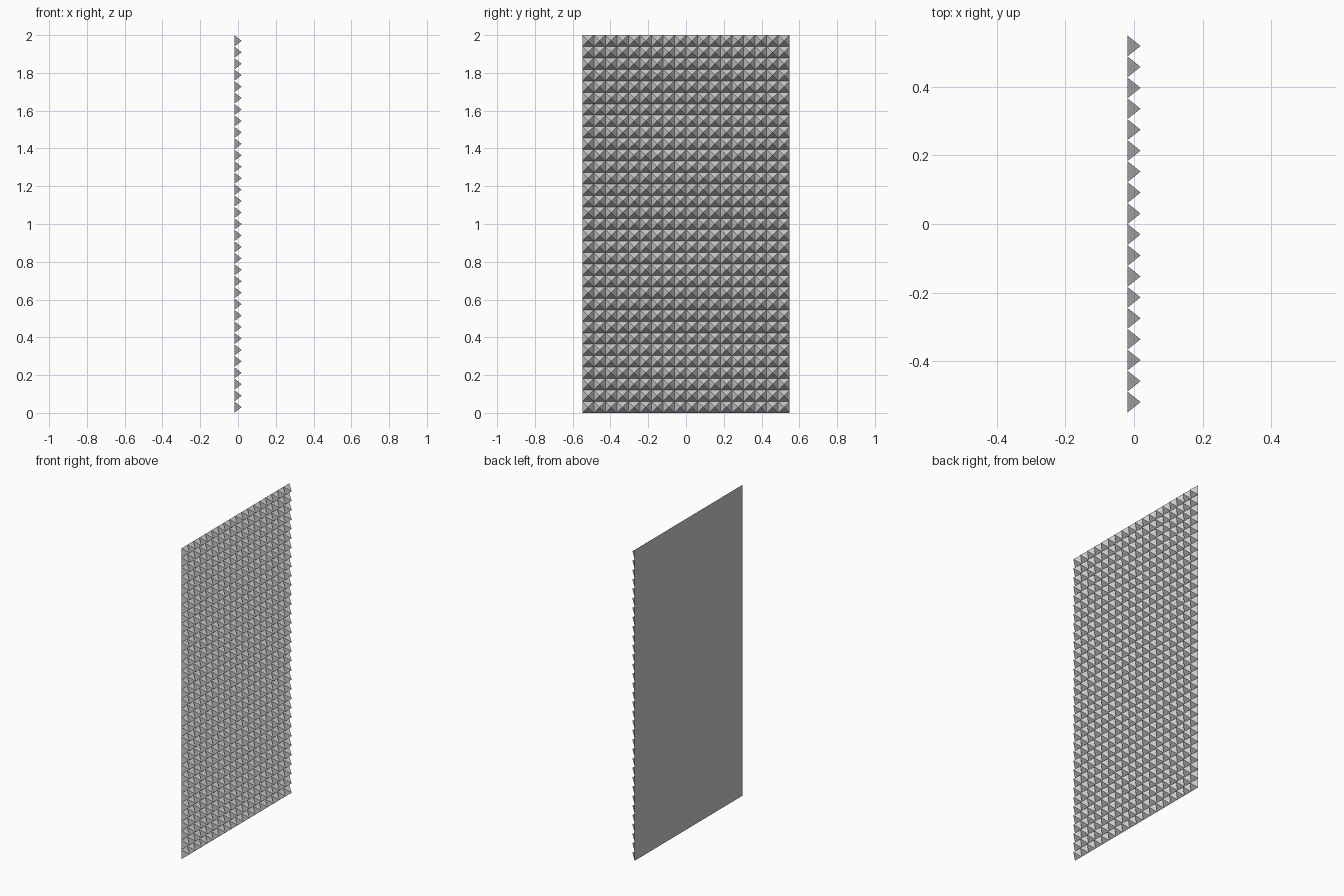
import bpy
import bmesh
from math import pi, sqrt
from mathutils import Matrix

cube = bpy.data.objects.get("Cube")
if cube:
    bpy.data.objects.remove(cube, do_unlink=True)

ROWS, COLUMNS = 33, 18
HEIGHT, WIDTH, DEPTH = 2.0, 1.098, 0.038
row_step, column_step = HEIGHT / ROWS, WIDTH / COLUMNS

# One square pyramid, base on the back plane and tip toward +x
bm = bmesh.new()
bmesh.ops.create_cone(bm, cap_ends=True, segments=4, radius1=sqrt(0.5), radius2=0, depth=1)
bmesh.ops.remove_doubles(bm, verts=bm.verts, dist=0.001)
bmesh.ops.rotate(bm, verts=bm.verts, matrix=Matrix.Rotation(pi / 4, 3, "Z"))
bmesh.ops.rotate(bm, verts=bm.verts, matrix=Matrix.Rotation(pi / 2, 3, "Y"))
bmesh.ops.scale(bm, verts=bm.verts, vec=(DEPTH, column_step, row_step))
bmesh.ops.translate(bm, verts=bm.verts,
                    vec=(0, (column_step - WIDTH) / 2, row_step / 2))
bmesh.ops.recalc_face_normals(bm, faces=bm.faces)
mesh = bpy.data.meshes.new("pyramid_panel")
bm.to_mesh(mesh)
bm.free()
panel = bpy.data.objects.new("pyramid_panel", mesh)
bpy.context.collection.objects.link(panel)


# Repeat the pyramid across the panel, then up it
def repeat(name, count, offset):
    array = panel.modifiers.new(name, "ARRAY")
    array.count = count
    array.use_relative_offset = False
    array.use_constant_offset = True
    array.constant_offset_displace = offset


repeat("columns", COLUMNS, (0, column_step, 0))
repeat("rows", ROWS, (0, 0, row_step))
